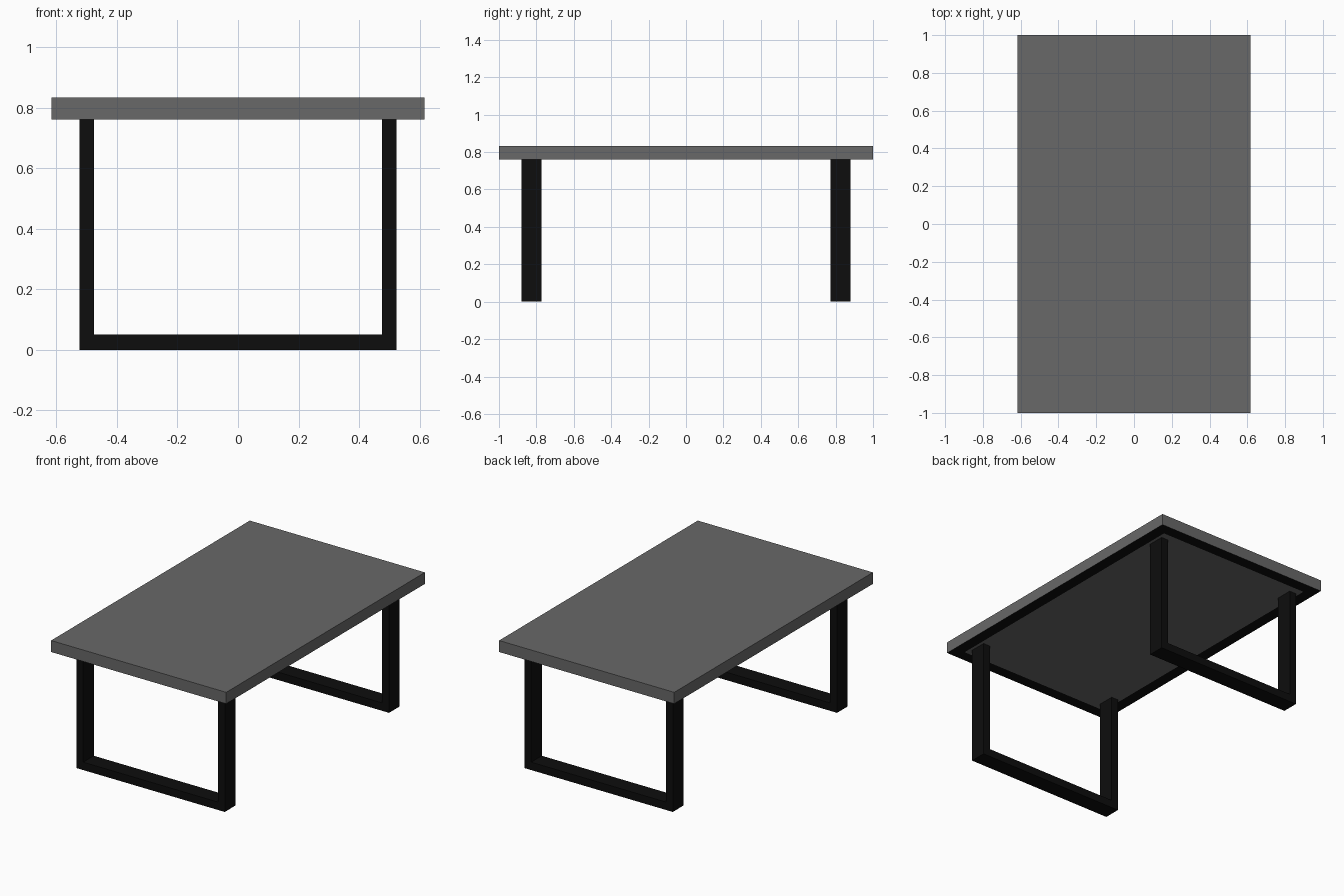
import bpy, bmesh

if "Cube" in bpy.data.objects:
    bpy.data.objects.remove(bpy.data.objects["Cube"])


def material(name, value):
    mat = bpy.data.materials.new(name)
    mat.diffuse_color = (value, value, value, 1)
    mat.use_nodes = True
    mat.node_tree.nodes["Principled BSDF"].inputs["Base Color"].default_value = mat.diffuse_color
    return mat


def add_object(name, bm, mats):
    bmesh.ops.recalc_face_normals(bm, faces=bm.faces)
    mesh = bpy.data.meshes.new(name)
    bm.to_mesh(mesh)
    bm.free()
    for mat in mats:
        mesh.materials.append(mat)
    obj = bpy.data.objects.new(name, mesh)
    bpy.context.collection.objects.link(obj)
    return obj


grey = material("grey_top", 0.14)
black = material("black_metal", 0.004)

HALF_W, TOP_Z, UNDER_Z = 0.617, 0.833, 0.76

# Tabletop slab, with a dark border around its underside
bm = bmesh.new()
bmesh.ops.create_cube(bm, size=1)
for v in bm.verts:
    v.co.x *= 2 * HALF_W
    v.co.y *= 2
    v.co.z = TOP_Z if v.co.z > 0 else UNDER_Z
bm.normal_update()
under = [f for f in bm.faces if f.normal.z < -0.9]
border = bmesh.ops.inset_region(bm, faces=under, thickness=0.105)["faces"]
for f in border:
    f.material_index = 1
add_object("tabletop", bm, [grey, black])


# U-shaped leg frames, one at each end
def leg_frame(name, y0, y1):
    outer, inner, bar = 0.523, 0.475, 0.05
    profile = [(-outer, UNDER_Z), (-outer, 0), (outer, 0), (outer, UNDER_Z),
               (inner, UNDER_Z), (inner, bar), (-inner, bar), (-inner, UNDER_Z)]
    bm = bmesh.new()
    face = bm.faces.new([bm.verts.new((x, y0, z)) for x, z in profile])
    ext = bmesh.ops.extrude_face_region(bm, geom=[face], use_keep_orig=True)
    moved = [e for e in ext["geom"] if isinstance(e, bmesh.types.BMVert)]
    bmesh.ops.translate(bm, verts=moved, vec=(0, y1 - y0, 0))
    add_object(name, bm, [black])


leg_frame("front_leg_frame", -0.88, -0.773)
leg_frame("back_leg_frame", 0.773, 0.88)
